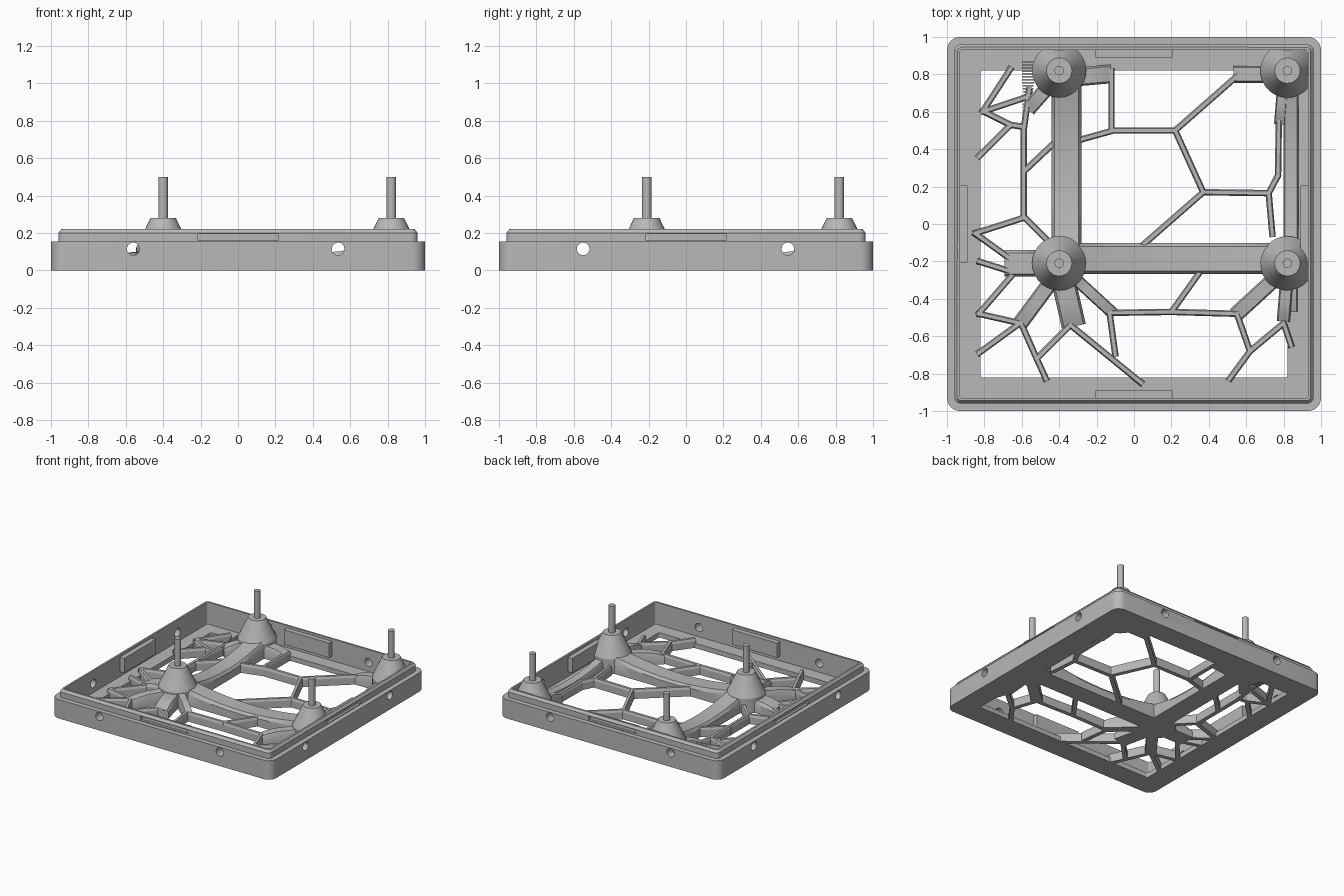
import bpy, bmesh, math
from mathutils import Vector, Matrix

cube = bpy.data.objects.get("Cube")
if cube:
    bpy.data.objects.remove(cube, do_unlink=True)

grey = bpy.data.materials.new("plain_grey")
grey.use_nodes = True
colour = (0.48, 0.48, 0.48, 1)
grey.diffuse_color = colour
grey.node_tree.nodes["Principled BSDF"].inputs["Base Color"].default_value = colour


def finish(name, bm, smooth=None):
    bmesh.ops.recalc_face_normals(bm, faces=bm.faces)
    mesh = bpy.data.meshes.new(name)
    bm.to_mesh(mesh)
    bm.free()
    obj = bpy.data.objects.new(name, mesh)
    bpy.context.collection.objects.link(obj)
    mesh.materials.append(grey)
    bpy.ops.object.select_all(action='DESELECT')
    obj.select_set(True)
    bpy.context.view_layer.objects.active = obj
    if smooth:
        bpy.ops.object.shade_smooth_by_angle(angle=math.radians(smooth))
    return obj


def loft(bm, rings, closed=False, caps=True):
    """Bridge rings of points into a skin."""
    loops = [[bm.verts.new(p) for p in ring] for ring in rings]
    pairs = list(zip(loops, loops[1:] + loops[:1])) if closed else list(zip(loops, loops[1:]))
    for a, b in pairs:
        n = len(a)
        for i in range(n):
            bm.faces.new((a[i], a[(i + 1) % n], b[(i + 1) % n], b[i]))
    if caps and not closed:
        bm.faces.new(loops[0])
        bm.faces.new(loops[-1])


def box(bm, centre, size):
    m = Matrix.Translation(centre) @ Matrix.Diagonal((*size, 1))
    bmesh.ops.create_cube(bm, size=1, matrix=m)


def rounded_square(half, radius, z, steps=6):
    pts = []
    for q in range(4):
        c = Vector((half - radius, half - radius, 0))
        for i in range(steps + 1):
            a = math.pi / 2 * i / steps
            p = c + radius * Vector((math.cos(a), math.sin(a), 0))
            p = Matrix.Rotation(q * math.pi / 2, 3, 'Z') @ p
            pts.append((p.x, p.y, z))
    return pts


def beam(bm, start, end, width, h0, hm=None, h1=None, taper=0.8):
    """Flat-bottomed bar whose height follows h0, hm, h1 along its length."""
    h1 = h0 if h1 is None else h1
    hm = (h0 + h1) / 2 if hm is None else hm
    a, b = Vector((*start, 0)), Vector((*end, 0))
    d = (b - a).normalized()
    side = Vector((-d.y, d.x, 0)) * width / 2
    a, b = a - d * width * 0.3, b + d * width * 0.3
    count = 1 if h0 == hm == h1 else 10
    rings = []
    for i in range(count + 1):
        t = i / count
        s = abs(2 * t - 1) ** 2
        h = hm + ((h0 if t < 0.5 else h1) - hm) * s
        p = a.lerp(b, t)
        up = Vector((0, 0, h))
        rings.append((p - side, p + side, p + side + up * 0.75,
                      p + side * taper + up, p - side * taper + up, p - side + up * 0.75))
    loft(bm, rings)


# Square tray: outer wall, stepped lip and floor flange
bm = bmesh.new()
profile = [(1, .07, 0), (1, .07, .155), (.96, .035, .155), (.96, .035, .2), (.945, .025, .22),
           (.93, .01, .22), (.93, .01, .04), (.82, .01, .04), (.82, .01, 0)]
loft(bm, [rounded_square(*p) for p in profile], closed=True)
tray = finish("tray_frame", bm)

# Screw holes and latch recesses cut through the four sides
bm = bmesh.new()
for q in range(4):
    part = bmesh.new()
    box(part, (0, -.965, .178), (.43, .06, .034))
    holes = (-.56, .535) if q % 2 == 0 else (-.55, .545)
    for x in holes:
        if q >= 2:
            x = -x
        m = Matrix.Translation((x, -.96, .115)) @ Matrix.Rotation(math.pi / 2, 4, 'X')
        bmesh.ops.create_cone(part, cap_ends=True, segments=20, radius1=.034, radius2=.034,
                              depth=.14, matrix=m)
    part.transform(Matrix.Rotation(q * math.pi / 2, 4, 'Z'))
    temp = bpy.data.meshes.new("side_cut")
    part.to_mesh(temp)
    part.free()
    bm.from_mesh(temp)
    bpy.data.meshes.remove(temp)
cutter = finish("side_cutter", bm)
cutter.hide_render = True
mod = tray.modifiers.new("side_cuts", 'BOOLEAN')
mod.operation, mod.solver, mod.object = 'DIFFERENCE', 'EXACT', cutter
bpy.context.view_layer.objects.active = tray
bpy.ops.object.modifier_apply(modifier=mod.name)
bpy.data.objects.remove(cutter, do_unlink=True)
tray.select_set(True)
bpy.ops.object.shade_smooth_by_angle(angle=math.radians(30))

# Inner blocks behind the latch recesses
for q, side in enumerate(("front", "left", "back", "right")):
    bm = bmesh.new()
    box(bm, (0, -.915, .14), (.41, .05, .12))
    bm.transform(Matrix.Rotation(q * math.pi / 2, 4, 'Z'))
    finish(side + "_latch_block", bm)

# Standoff cones with pins
for x, y, name in ((-.4, .82, "back_right"), (.82, .82, "back_left"),
                   (-.4, -.21, "front_right"), (.82, -.21, "front_left")):
    bm = bmesh.new()
    rings = []
    for r, z in ((.145, 0), (.145, .12), (.097, .22), (.068, .28),
                 (.025, .28), (.025, .5)):
        rings.append([(x + r * math.cos(k * math.tau / 28), y + r * math.sin(k * math.tau / 28), z)
                      for k in range(28)])
    loft(bm, rings)
    finish(name + "_standoff", bm, 25)

# Broad ribs that join the standoffs
bm = bmesh.new()
beam(bm, (-.36, .74), (-.36, -.16), .16, .15, .08, .15)
beam(bm, (-.33, -.185), (.75, -.185), .165, .15, .08, .15)
beam(bm, (.84, -.15), (.84, .75), .08, .12, .06, .12)
beam(bm, (.84, -.25), (.84, -.45), .07, .12, .07, .05)
finish("main_ribs", bm, 30)

# Short thick roots that spread from the standoffs
bm = bmesh.new()
for a, b, w in (((-.4, -.21), (-.65, -.21), .14), ((-.4, -.25), (-.6, -.52), .085),
                ((-.39, -.25), (-.33, -.51), .13), ((-.36, -.25), (-.12, -.47), .065),
                ((.8, -.25), (.56, -.47), .085), ((.82, -.25), (.8, -.5), .07),
                ((-.38, .78), (-.15, .8), .1), ((-.4, .8), (-.55, .63), .08),
                ((.8, .8), (.56, .8), .09), ((.8, .8), (.78, .55), .06)):
    beam(bm, a, b, w, .15, .1, .065)
finish("standoff_roots", bm, 30)

# Irregular cell web, given as paths of joints
bm = bmesh.new()
paths = [
    [(-.66, .83), (-.81, .6), (-.57, .68)],
    [(-.56, .72), (-.59, .5), (-.59, .04), (-.44, -.11)],
    [(-.83, .36), (-.66, .53), (-.59, .52)],
    [(-.66, .53), (-.8, .6)],
    [(-.59, .28), (-.42, .44)],
    [(-.6, .03), (-.85, -.05), (-.67, -.18)],
    [(-.83, -.2), (-.64, -.26), (-.83, -.48), (-.61, -.53), (-.83, -.69)],
    [(-.6, -.54), (-.52, -.72), (-.34, -.54), (.04, -.85)],
    [(-.52, -.72), (-.47, -.83)],
    [(-.13, -.48), (-.1, -.7)],
    [(-.12, -.475), (.2, -.47), (.55, -.48), (.62, -.68), (.51, -.83)],
    [(.2, -.47), (.35, -.26)],
    [(.62, -.68), (.8, -.53), (.84, -.65)],
    [(-.29, .45), (-.11, .5), (.22, .5), (.55, .79)],
    [(-.12, .5), (-.12, .82)],
    [(.22, .5), (.37, .17), (.72, .165), (.77, .26), (.775, .6)],
    [(.37, .17), (.05, -.11)],
    [(.72, .165), (.74, -.06)]]
for path in paths:
    for a, b in zip(path, path[1:]):
        beam(bm, a, b, .034, .075, .075, taper=.6)
finish("cell_web", bm)

# Fine comb beside the rear standoff
bm = bmesh.new()
for i in range(17):
    box(bm, (-.565, .61 + i * .016, .04), (.03 + .035 * min(1, i / 10), .008, .06))
finish("rear_comb", bm)
